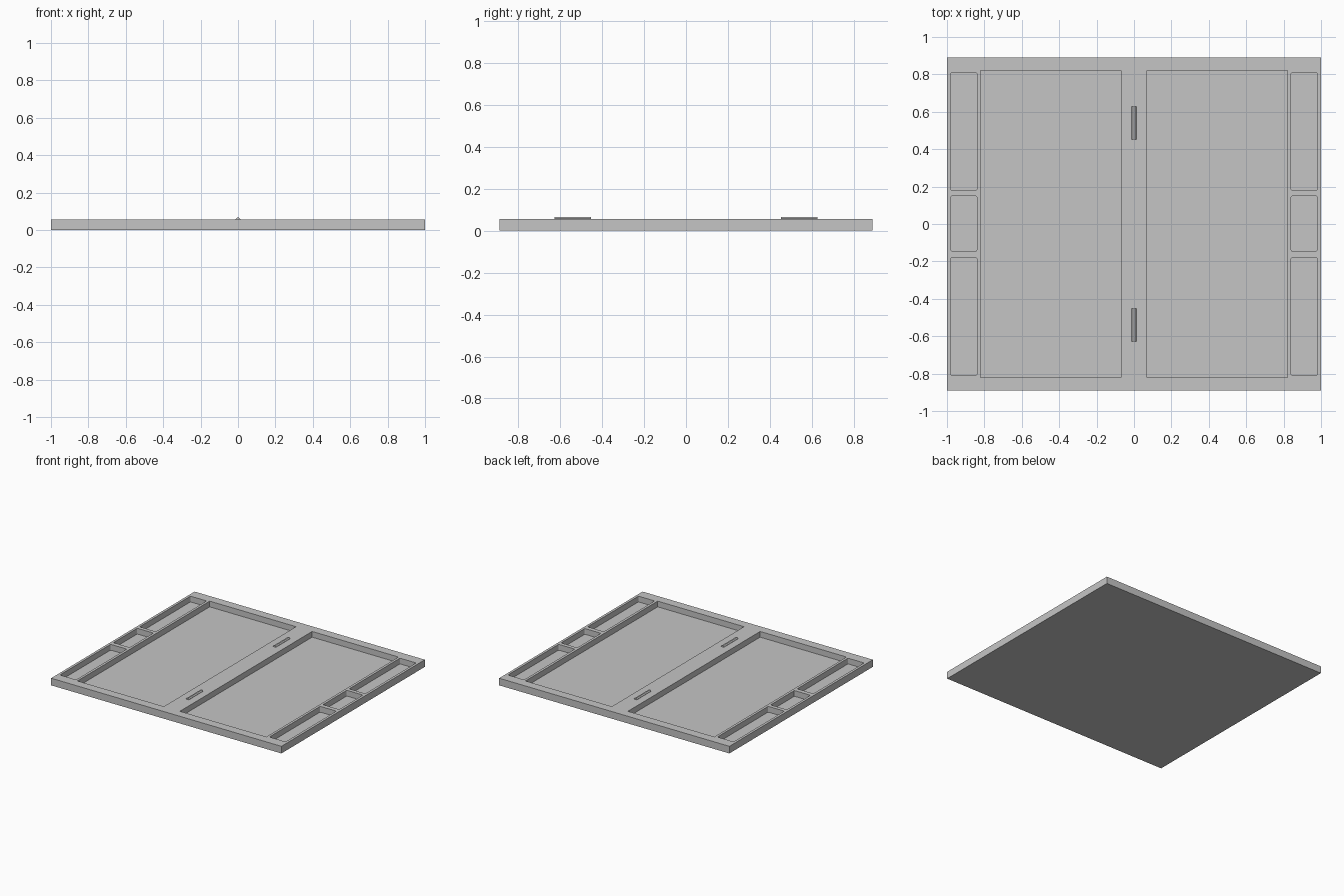
import bpy, bmesh
from math import pi
from mathutils import Matrix

cube = bpy.data.objects.get("Cube")
if cube:
    bpy.data.objects.remove(cube, do_unlink=True)

HALF_X, HALF_Y, TOP, FLOOR = 1.0, 0.89, 0.056, 0.011

grey = bpy.data.materials.new("plain_grey")
grey.use_nodes = True
colour = (0.56, 0.56, 0.56, 1)
grey.diffuse_color = colour
grey.node_tree.nodes["Principled BSDF"].inputs["Base Color"].default_value = colour


def make_object(name, bm):
    mesh = bpy.data.meshes.new(name)
    bm.normal_update()
    bm.to_mesh(mesh)
    bm.free()
    mesh.materials.append(grey)
    obj = bpy.data.objects.new(name, mesh)
    bpy.context.collection.objects.link(obj)
    return obj


def add_box(bm, x0, x1, y0, y1, z0, z1, radius=0):
    size = Matrix.Diagonal((x1 - x0, y1 - y0, z1 - z0, 1))
    place = Matrix.Translation(((x0 + x1) / 2, (y0 + y1) / 2, (z0 + z1) / 2))
    verts = bmesh.ops.create_cube(bm, size=1, matrix=place @ size)["verts"]
    if radius:
        edges = {e for v in verts for e in v.link_edges
                 if abs(e.verts[0].co.z - e.verts[1].co.z) > 0.001}
        bmesh.ops.bevel(bm, geom=list(edges), offset=radius, segments=3,
                        profile=0.5, affect='EDGES')


# Flat tray slab
bm = bmesh.new()
add_box(bm, -HALF_X, HALF_X, -HALF_Y, HALF_Y, 0, TOP)
board = make_object("board", bm)

# Recesses: a large field and three side pockets on each half
bm = bmesh.new()
for side in (-1, 1):
    def pocket(a, b, y0, y1, radius=0):
        x0, x1 = sorted((side * a, side * b))
        add_box(bm, x0, x1, y0, y1, FLOOR, TOP + 0.1, radius)
    pocket(0.07, 0.82, -0.82, 0.82)
    for y0, y1 in ((-0.81, -0.18), (-0.145, 0.15), (0.18, 0.81)):
        pocket(0.84, 0.98, y0, y1, 0.008)
cutter = make_object("recess_cutter", bm)
cutter.hide_render = True

cut = board.modifiers.new("recesses", 'BOOLEAN')
cut.operation = 'DIFFERENCE'
cut.solver = 'EXACT'
cut.object = cutter
bpy.context.view_layer.objects.active = board
bpy.ops.object.modifier_apply(modifier=cut.name)
bpy.data.objects.remove(cutter, do_unlink=True)

# Two faceted hinge barrels sunk into the centre strip
for name, y in (("front_hinge", -0.54), ("back_hinge", 0.54)):
    bm = bmesh.new()
    turn = Matrix.Rotation(pi / 2, 4, 'X') @ Matrix.Rotation(pi / 8, 4, 'Z')
    bmesh.ops.create_cone(bm, cap_ends=True, segments=8, radius1=0.0135,
                          radius2=0.0135, depth=0.175,
                          matrix=Matrix.Translation((0, y, 0.0535)) @ turn)
    make_object(name, bm)
